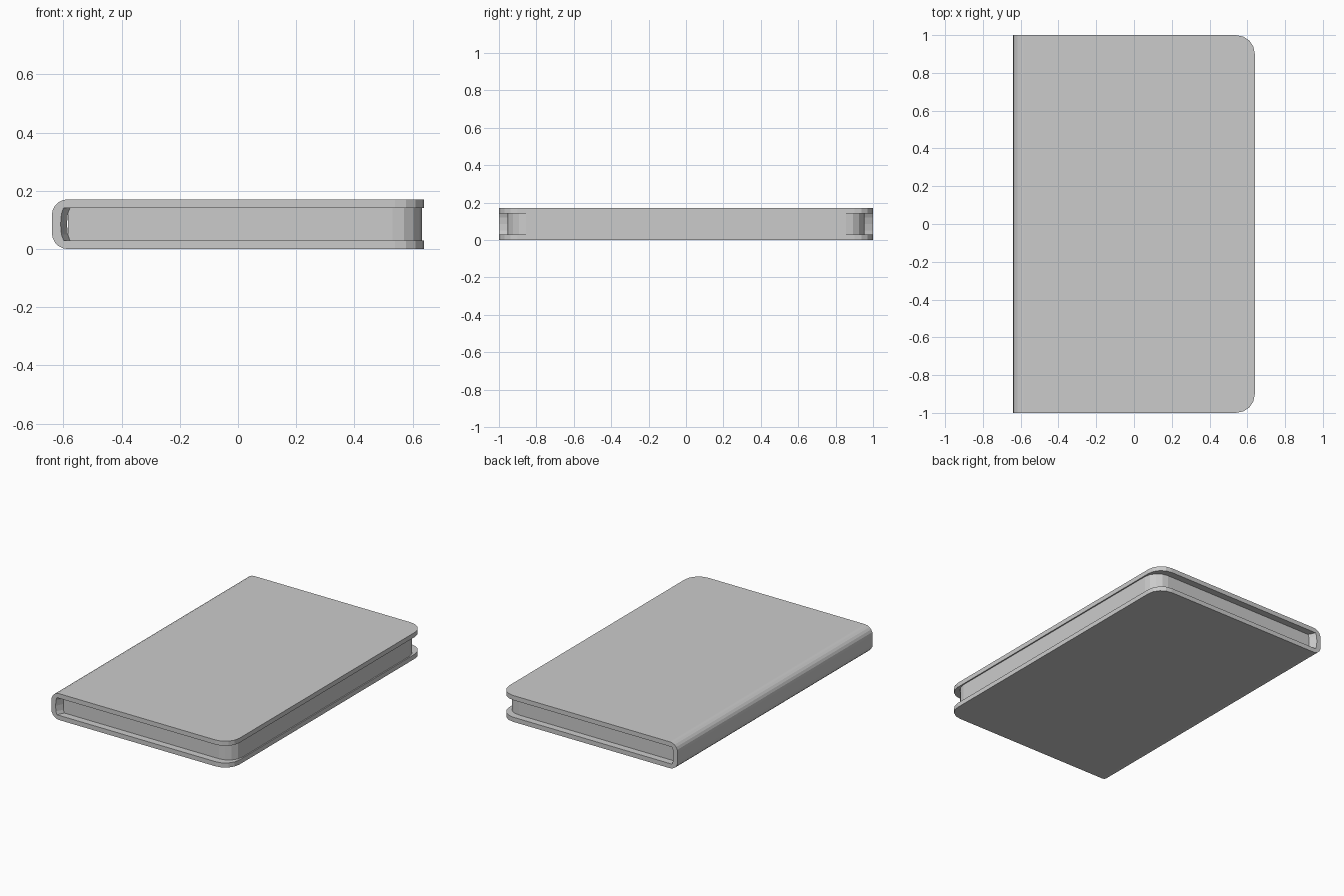
import bpy, bmesh, math

if "Cube" in bpy.data.objects:
    bpy.data.objects.remove(bpy.data.objects["Cube"])

H, T = 0.171, 0.03            # closed height, cover board thickness
RIGHT, HALF = 0.64, 1.0       # fore edge x, half length in y
PAGE_Y = 0.955                # half length of the page block


def arc(cx, cz, rx, rz, a0, a1, n):
    return [(cx + rx * math.cos(math.radians(a0 + (a1 - a0) * i / n)),
             cz + rz * math.sin(math.radians(a0 + (a1 - a0) * i / n)))
            for i in range(n + 1)]


def prism(profile, half):
    """Extrude an xz profile along y, symmetric about y = 0."""
    bm = bmesh.new()
    face = bm.faces.new([bm.verts.new((x, -half, z)) for x, z in profile])
    ext = bmesh.ops.extrude_face_region(bm, geom=[face])
    new = [v for v in ext["geom"] if isinstance(v, bmesh.types.BMVert)]
    bmesh.ops.translate(bm, verts=new, vec=(0, 2 * half, 0))
    return bm


def round_fore_corners(bm, x, half, radius, segments):
    """Bevel the upright edges at the two fore-edge corners."""
    edges = [e for e in bm.edges
             if all(abs(v.co.x - x) < 1e-4 and abs(abs(v.co.y) - half) < 1e-4
                    for v in e.verts)
             and abs(e.verts[0].co.y - e.verts[1].co.y) < 1e-4]
    bmesh.ops.bevel(bm, geom=edges, offset=radius, segments=segments,
                    profile=0.5, affect='EDGES')


def finish(bm, name):
    bmesh.ops.recalc_face_normals(bm, faces=bm.faces)
    mesh = bpy.data.meshes.new(name)
    bm.to_mesh(mesh)
    bm.free()
    obj = bpy.data.objects.new(name, mesh)
    bpy.context.collection.objects.link(obj)
    return obj


# Cover: C-shaped wrap with a rounded spine
R = 0.055
outer = (arc(-RIGHT + R, H - R, R, R, 90, 180, 5)
         + arc(-RIGHT + R, R, R, R, 180, 270, 5))
inner = [(-0.600, T), (-0.607, 0.05), (-0.610, H / 2),
         (-0.607, H - 0.05), (-0.600, H - T)]
cover = prism([(RIGHT, H)] + outer + [(RIGHT, 0), (RIGHT, T)]
              + inner + [(RIGHT, H - T)], HALF)
round_fore_corners(cover, RIGHT, HALF, 0.1, 4)

# Inside of the spine slopes inwards from its open ends to the pages
for y in (-PAGE_Y, PAGE_Y):
    bmesh.ops.bisect_plane(cover, geom=cover.verts[:] + cover.edges[:] + cover.faces[:],
                           plane_co=(0, y, 0), plane_no=(0, 1, 0))
for v in cover.verts:
    if abs(v.co.y) < PAGE_Y + 0.01 and -0.62 < v.co.x < -0.59 and T - 0.01 < v.co.z < H - T + 0.01:
        v.co.x += 0.022
finish(cover, "cover")

# Page block: set back from the cover edges, tucked into the spine
PX = 0.632
pages = prism([(-0.585, T), (PX, T), (PX, H - T), (-0.585, H - T)], PAGE_Y)
round_fore_corners(pages, PX, PAGE_Y, 0.1, 4)
finish(pages, "page_block")
